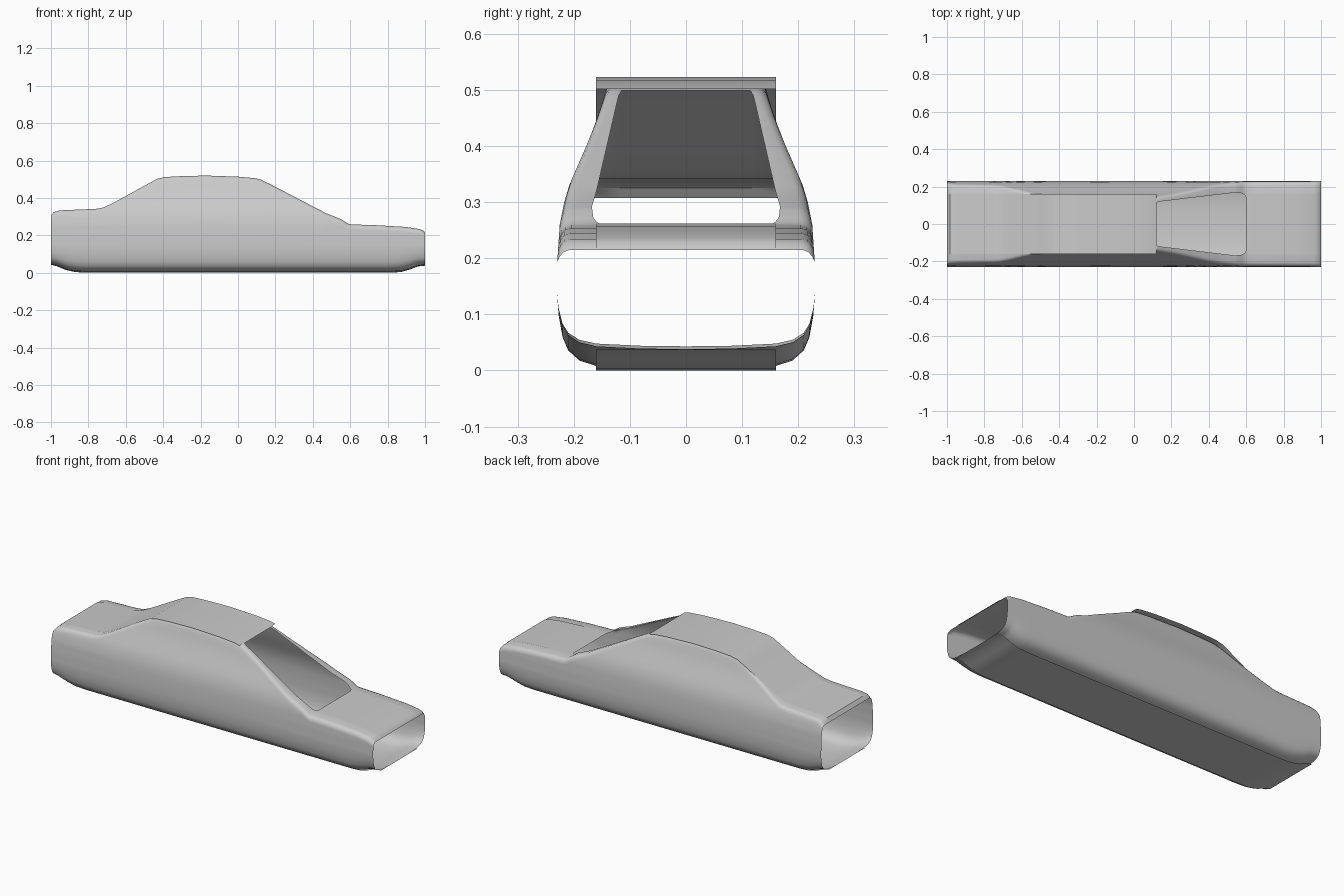
import bpy, bmesh

if "Cube" in bpy.data.objects:
    bpy.data.objects.remove(bpy.data.objects["Cube"])


def interp(table, v):
    """Piecewise linear lookup."""
    if v <= table[0][0]:
        return table[0][1]
    for (a, p), (b, q) in zip(table, table[1:]):
        if v <= b:
            return p + (q - p) * (v - a) / (b - a)
    return table[-1][1]


# Side-view outline of the car: upper and lower edge over x
TOP = [(-1, .31), (-.985, .328), (-.95, .337), (-.76, .345), (-.72, .352), (-.67, .375),
       (-.47, .485), (-.43, .506), (-.39, .515), (-.3, .52), (-.17, .523), (0, .517),
       (.09, .509), (.12, .502), (.17, .478), (.47, .322), (.55, .29), (.585, .268),
       (.6, .262), (.75, .257), (.9, .248), (.97, .237), (.99, .229), (1, .218)]
BOTTOM = [(-1, .043), (-.97, .036), (-.92, .015), (-.87, .004), (-.82, .001),
          (.82, .001), (.87, .004), (.92, .018), (.96, .034), (1, .038)]
# Half width over height above the waist, and rounded sill (width, height fraction)
WIDTH = [(.14, .23), (.2, .229), (.26, .225), (.3, .217), (.33, .208), (.38, .186),
         (.43, .165), (.48, .148), (.525, .137)]
SILL = [(0, 0), (.08, .01), (.16, .05), (.19, .12), (.21, .25), (.22, .42), (.227, .7)]
# Half width of the windscreen opening over x
SCREEN = [(.12, .115), (.14, .12), (.54, .168), (.575, .165), (.592, .155), (.6, .138)]
WAIST, SCREEN_START, SCREEN_END = .14, .12, .6


def finish(bm, name):
    bmesh.ops.recalc_face_normals(bm, faces=bm.faces)
    mesh = bpy.data.meshes.new(name)
    bm.to_mesh(mesh)
    bm.free()
    ob = bpy.data.objects.new(name, mesh)
    bpy.context.collection.objects.link(ob)
    bpy.ops.object.select_all(action='DESELECT')
    ob.select_set(True)
    bpy.context.view_layer.objects.active = ob
    bpy.ops.object.shade_smooth_by_angle(angle=.6)
    return ob


def half_section(x):
    """Section from the bottom centre, around the side, to the top centre."""
    t, b = interp(TOP, x) - .003, interp(BOTTOM, x)
    pts = [(y, b + (WAIST - b) * f) for y, f in SILL]
    drop = .022
    for i in range(13):
        z = WAIST + (t - drop - WAIST) * i / 12
        pts.append((interp(WIDTH, z), z))
    w = interp(WIDTH, t - drop)
    pts += [(w - .004, t - .012), (w - .011, t - .004), (w - .022, t)]
    opening = min(interp(SCREEN, x), w - .025)
    pts += [(opening, t), (opening / 2, t), (0, t)]
    return pts


# Body shell: lofted sections, open at both ends and at the windscreen
stations = sorted({x for x, _ in TOP + BOTTOM + SCREEN} |
                  {round(-1 + .05 * i, 3) for i in range(41)})
bm = bmesh.new()
rings = []
for x in stations:
    half = half_section(x)
    ring = half + [(-y, z) for y, z in half[-2:0:-1]]
    rings.append([bm.verts.new((x, y, z)) for y, z in ring])
n, top = len(rings[0]), len(half) - 1
for i, (r, s) in enumerate(zip(rings, rings[1:])):
    in_screen = SCREEN_START <= stations[i] < SCREEN_END
    for j in range(n):
        if in_screen and top - 2 <= j <= top + 1:
            continue
        k = (j + 1) % n
        bm.faces.new((r[j], s[j], s[k], r[k]))
finish(bm, "body_shell")


# Flat panels running along the outline of the body
def panel(name, table, x0, x1, half=.16):
    bm = bmesh.new()
    pts = [(x, z) for x, z in table if x0 <= x <= x1]
    rows = [[bm.verts.new((x, y, z)) for y in (-half, half)] for x, z in pts]
    for a, b in zip(rows, rows[1:]):
        bm.faces.new((a[0], b[0], b[1], a[1]))
    finish(bm, name)


panel("roof_and_boot_panel", TOP, -1, SCREEN_START)
panel("bonnet_panel", TOP, SCREEN_END, 1)
panel("floor_panel", [(x, z - .001) for x, z in BOTTOM], -1, 1)
